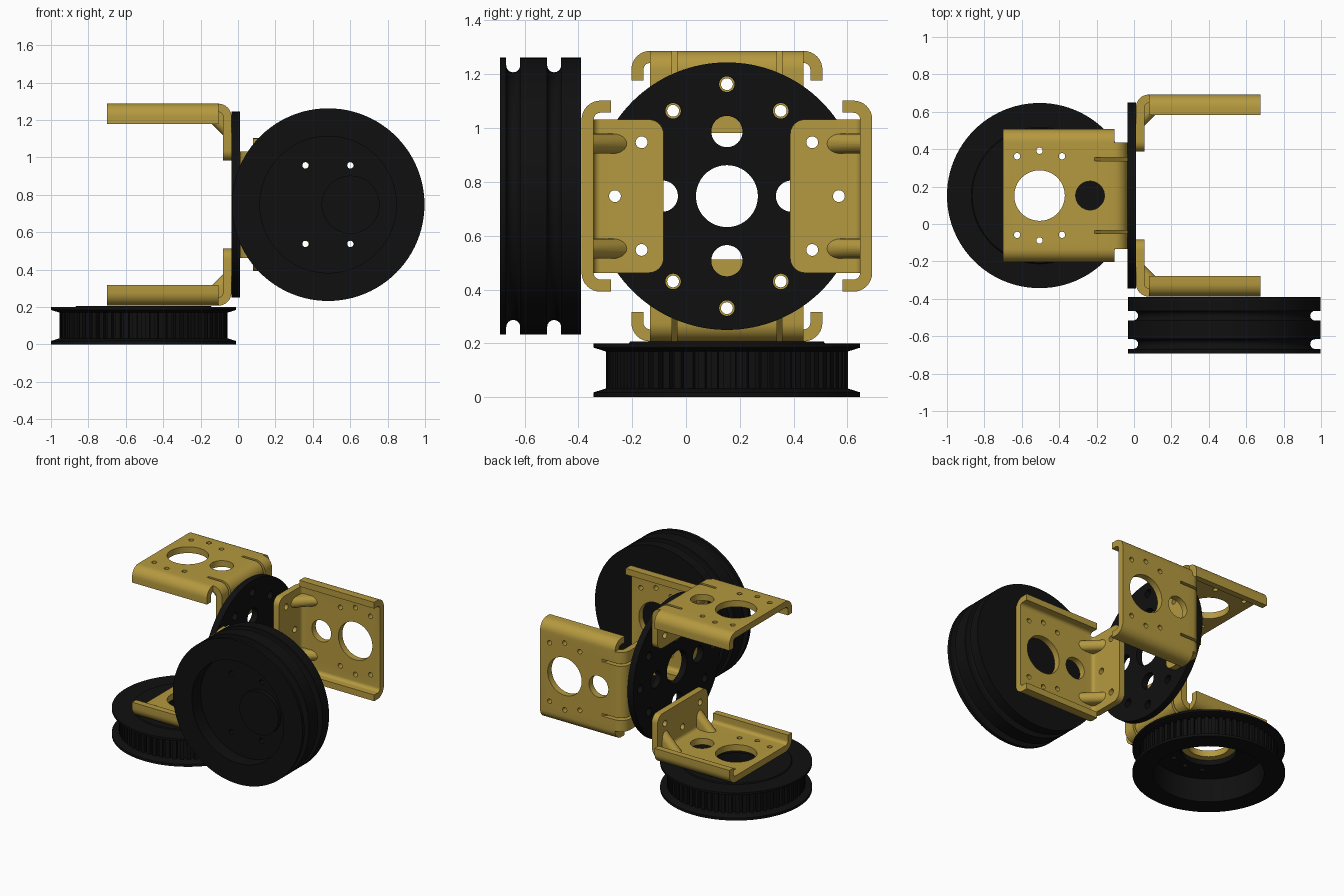
import bpy, bmesh
from math import pi, sin, cos, radians
from mathutils import Matrix, Vector

if "Cube" in bpy.data.objects:
    bpy.data.objects.remove(bpy.data.objects["Cube"])

CY, CZ = 0.152, 0.747          # axis of the central disc


def material(name, rgb):
    m = bpy.data.materials.new(name)
    m.diffuse_color = (*rgb, 1)
    m.use_nodes = True
    m.node_tree.nodes["Principled BSDF"].inputs["Base Color"].default_value = m.diffuse_color
    return m


BLACK = material("black_plastic", (0.005, 0.005, 0.005))
GOLD = material("gold_metal", (0.46, 0.32, 0.05))


def to_object(name, bm, mat=None):
    bmesh.ops.recalc_face_normals(bm, faces=bm.faces)
    me = bpy.data.meshes.new(name)
    bm.to_mesh(me)
    bm.free()
    ob = bpy.data.objects.new(name, me)
    bpy.context.collection.objects.link(ob)
    if mat:
        me.materials.append(mat)
    return ob


def arc(cx, cy, r, a0, a1, n=8):
    return [(cx + r * cos(radians(a0 + (a1 - a0) * i / n)),
             cy + r * sin(radians(a0 + (a1 - a0) * i / n))) for i in range(n + 1)]


def prism(bm, pts, vec):
    """Closed polygon of 3D points extruded along vec."""
    f = bm.faces.new([bm.verts.new(p) for p in pts])
    ext = bmesh.ops.extrude_face_region(bm, geom=[f])["geom"]
    bmesh.ops.translate(bm, vec=vec, verts=[v for v in ext if isinstance(v, bmesh.types.BMVert)])


def rod(bm, x, y, z0, z1, r, axis="Z", n=48):
    """Cylinder; for axis X the coordinates (x, y) mean (y, z)."""
    m = Matrix.Translation((x, y, (z0 + z1) / 2))
    if axis == "X":
        m = Matrix(((0, 0, 1, 0), (1, 0, 0, 0), (0, 1, 0, 0), (0, 0, 0, 1))) @ m
    bmesh.ops.create_cone(bm, cap_ends=True, segments=n, radius1=r, radius2=r, depth=z1 - z0, matrix=m)


def lathe(pts, closed, steps=96):
    bm = bmesh.new()
    vs = [bm.verts.new((r, 0, z)) for r, z in pts]
    es = [bm.edges.new(p) for p in zip(vs, vs[1:])]
    if closed:
        es.append(bm.edges.new((vs[-1], vs[0])))
    bmesh.ops.spin(bm, geom=vs + es, cent=(0, 0, 0), axis=(0, 0, 1), angle=2 * pi, steps=steps)
    bmesh.ops.remove_doubles(bm, verts=bm.verts, dist=1e-5)
    return bm


def combine(ob, steps):
    """Apply boolean steps [(operation, helper)] and remove the helpers."""
    for op, helper in steps:
        helper.hide_render = True
        mod = ob.modifiers.new(op, "BOOLEAN")
        mod.operation, mod.object, mod.solver = op, helper, "EXACT"
    me = bpy.data.meshes.new_from_object(ob.evaluated_get(bpy.context.evaluated_depsgraph_get()))
    ob.modifiers.clear()
    ob.data = me
    for _, helper in steps:
        bpy.data.objects.remove(helper)


# ---- bracket, local frame: x away from disc, z radial (outer face at H) ----
H, T, LEN = 0.54, 0.045, 0.665
LIP_W, LIP_H, FL_W, FL_H, R = 0.355, 0.11, 0.285, 0.305, 0.07


def make_bracket():
    # channel plate with curled lips
    c = LIP_W - R
    outer = [(LIP_W, -LIP_H)] + arc(c, -R, R, 0, 90) + arc(-c, -R, R, 90, 180) + [(-LIP_W, -LIP_H)]
    inner = [(-LIP_W + T, -LIP_H)] + arc(-c, -R, R - T, 180, 90) + arc(c, -R, R - T, 90, 0) + [(LIP_W - T, -LIP_H)]
    bm = bmesh.new()
    prism(bm, [(0.07, y, H + z) for y, z in outer + inner], (LEN - 0.07, 0, 0))
    ob = to_object("bracket_top", bm, GOLD)

    # narrower bent flange with rounded free corners
    prof = [(0, -FL_H)] + arc(R, -R, R, 180, 90) + [(0.12, 0), (0.12, -T)] \
        + arc(R, -R, R - T, 90, 180) + [(T, -FL_H)]
    bm = bmesh.new()
    prism(bm, [(x, -FL_W, H + z) for x, z in prof], (0, 2 * FL_W, 0))
    corner = [e for e in bm.edges if all(abs(v.co.z - H + FL_H) < 1e-4 for v in e.verts)
              and abs(e.verts[0].co.y - e.verts[1].co.y) < 1e-4]
    bmesh.ops.bevel(bm, geom=corner, offset=0.055, segments=6, profile=0.5, affect="EDGES")
    steps = [("UNION", to_object("flange", bm))]

    # pressed corner gussets and the thin creases behind them
    cut = bmesh.new()
    for y in (-0.195, 0.195):
        bm = bmesh.new()
        w, e, tip = 0.037, 0.03, 0.183
        for t, k in arc(tip - w * 1.414, 0, 1, -90, 90, 12):
            leg, side = (tip - w * 1.414) + (t - (tip - w * 1.414)) * w * 1.414, k * w
            bm.verts.new((e, y + side, H - leg))
            bm.verts.new((leg, y + side, H - e))
        for s in (-w, w):
            bm.verts.new((e, y + s, H - e))
        bmesh.ops.convex_hull(bm, input=bm.verts)
        steps.append(("UNION", to_object("gusset", bm)))
        prism(cut, [(-0.02, y - 0.009, H + 0.02), (0.195, y - 0.009, H + 0.02),
                    (-0.02, y - 0.009, H - 0.195)], (0, 0.018, 0))
    steps.append(("DIFFERENCE", to_object("creases", cut)))

    # plate holes and flange screw holes
    cut = bmesh.new()
    rod(cut, 0.47, 0, H - 0.08, H + 0.05, 0.135, n=64)
    rod(cut, 0.20, 0, H - 0.08, H + 0.05, 0.077)
    for x, y in HOLES:
        rod(cut, 0.47 + x, y, H - 0.08, H + 0.05, 0.017, n=24)
    for y, z in SCREWS:
        rod(cut, y, z, -0.05, 0.1, 0.022, "X", 24)
    steps.append(("DIFFERENCE", to_object("holes", cut)))
    combine(ob, steps)
    return ob


SCREWS = [(0, 0.416), (-0.2, 0.317), (0.2, 0.317)]
HOLES = [(x, y) for x in (-0.12, 0.12) for y in (-0.21, 0.21)] + [(0, -0.24), (0, 0.24)]

# four brackets: two behind the disc (top, bottom), two ahead of it (sides)
top = make_bracket()
for name, side, ang in (("bracket_top", -1, 0), ("bracket_bottom", -1, 180),
                        ("bracket_rear", 1, -90), ("bracket_front", 1, 90)):
    ob = top if name == "bracket_top" else bpy.data.objects.new(name, top.data)
    if ob is not top:
        bpy.context.collection.objects.link(ob)
    turn = Matrix.Rotation(pi if side < 0 else 0, 4, "Z")
    ob.matrix_world = (Matrix.Translation((0.01 if side > 0 else -0.035, CY, CZ))
                       @ Matrix.Rotation(radians(ang), 4, "X") @ turn)

# ---- central disc ----
bm = bmesh.new()
rod(bm, 0, 0, -0.035, 0.01, 0.497, "X", 128)
disc = to_object("central_disc", bm, BLACK)
cut = bmesh.new()
rod(cut, 0, 0, -0.1, 0.1, 0.115, "X", 64)
for k in range(4):
    rot = Matrix.Rotation(k * pi / 2, 2)
    p = rot @ Vector((0, 0.24))
    rod(cut, p.x, p.y, -0.1, 0.1, 0.058, "X")
    for s in SCREWS:
        p = rot @ Vector(s)
        rod(cut, p.x, p.y, -0.1, 0.1, 0.029, "X", 24)
combine(disc, [("DIFFERENCE", to_object("disc_holes", cut))])
disc.location = (0, CY, CZ)

# ---- grooved wheel (axis along y) ----
WR, G = 0.515, 0.026
prof = [(0, 0.1), (0.365, 0.1), (0.365, 0)]
prof += [(WR, 0)]
for d in (0.05, 0.202):
    prof += [(WR, d - G)] + [(WR - 0.029 - G * sin(pi * i / 8), d - G * cos(pi * i / 8)) for i in range(9)] + [(WR, d + G)]
prof += [(WR, 0.302), (0, 0.302)]
wheel = to_object("grooved_wheel", lathe(prof, False), BLACK)
cut = bmesh.new()
for x, y in HOLES[:4]:
    rod(cut, x, y, -0.1, 0.4, 0.018, n=24)
combine(wheel, [("DIFFERENCE", to_object("wheel_holes", cut))])
bm = bmesh.new()
rod(bm, 0.12, 0, 0.07, 0.12, 0.155, n=64)
boss = to_object("wheel_offset_boss", bm, BLACK)
for ob in (wheel, boss):
    ob.matrix_world = Matrix.Translation((0.482, -0.692, CZ)) @ Matrix.Rotation(-pi / 2, 4, "X")

# ---- toothed pulley (axis along z) ----
prof = [(0.18, 0.17), (0.36, 0.17), (0.36, 0), (0.495, 0), (0.495, 0.018), (0.45, 0.032), (0.425, 0.032),
        (0.425, 0.17), (0.45, 0.17), (0.495, 0.184), (0.495, 0.199), (0.365, 0.199), (0.36, 0.206), (0.18, 0.206)]
pulley = to_object("belt_pulley", lathe(prof, True), BLACK)
cut = bmesh.new()
for x, y in HOLES:
    rod(cut, x, y, 0.1, 0.3, 0.018, n=24)
combine(pulley, [("DIFFERENCE", to_object("pulley_holes", cut))])
bm = bmesh.new()
for k in range(60):
    m = Matrix.Rotation(2 * pi * k / 60, 4, "Z") @ Matrix.Translation((0.432, 0, 0.101)) \
        @ Matrix.Diagonal((0.036, 0.026, 0.14, 1))
    bmesh.ops.create_cube(bm, size=1, matrix=m)
teeth = to_object("pulley_teeth", bm, BLACK)
for ob in (pulley, teeth):
    ob.location = (-0.505, CY, 0)

# smooth round surfaces, keep hard edges
bpy.ops.object.select_all(action="DESELECT")
for ob in (top, disc, wheel, boss, pulley):
    ob.select_set(True)
bpy.context.view_layer.objects.active = top
bpy.ops.object.shade_smooth_by_angle(angle=radians(30))
